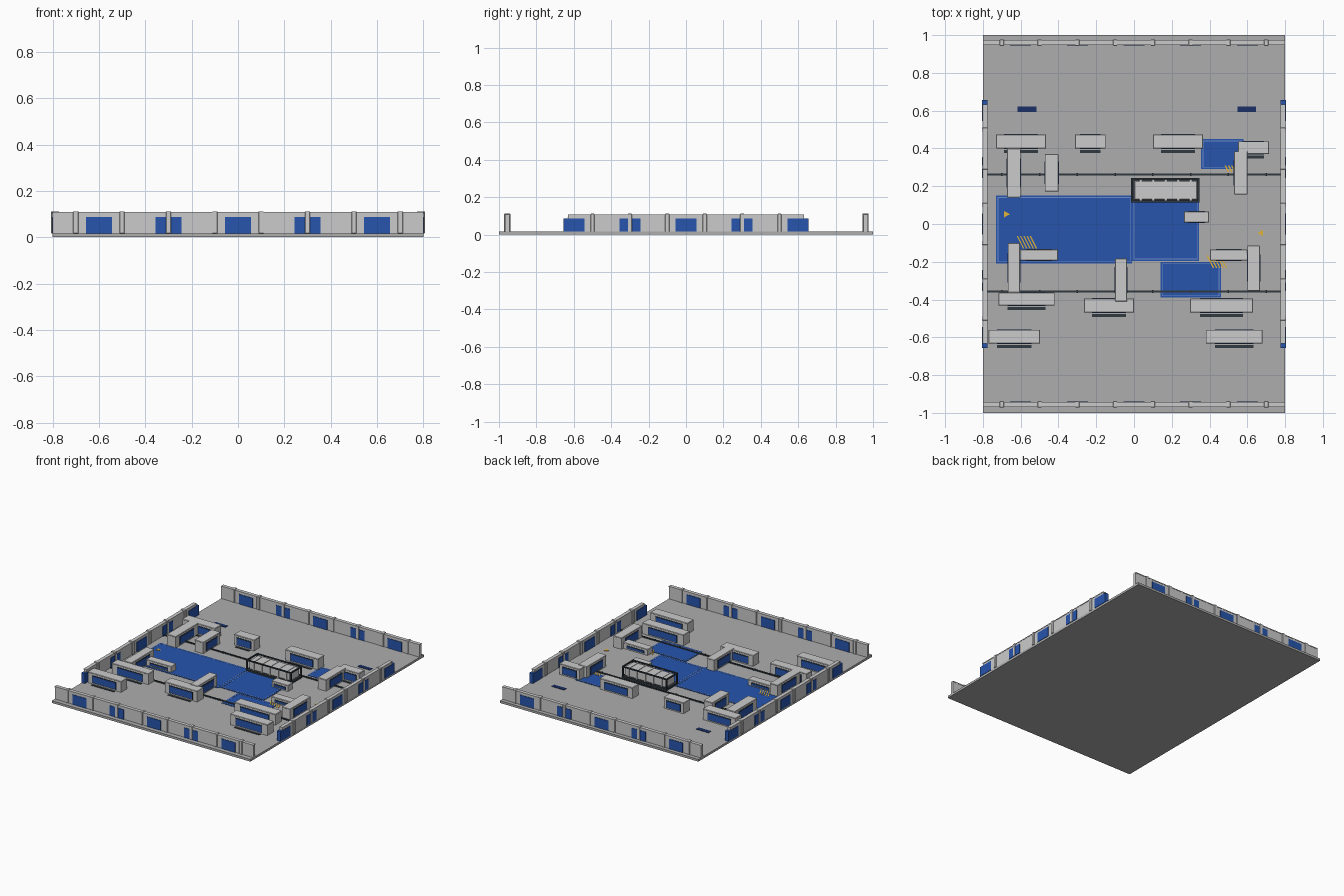
import bpy, bmesh
from mathutils import Matrix, Vector

if "Cube" in bpy.data.objects:
    bpy.data.objects.remove(bpy.data.objects["Cube"])


def material(name, r, g, b):
    m = bpy.data.materials.new(name)
    m.diffuse_color = (r, g, b, 1)
    m.use_nodes = True
    m.node_tree.nodes["Principled BSDF"].inputs["Base Color"].default_value = m.diffuse_color
    return m


LIGHT = material("light_grey", 0.62, 0.64, 0.61)
FLOOR = material("floor_grey", 0.42, 0.42, 0.42)
DARK = material("dark_trim", 0.03, 0.04, 0.05)
BLUE = material("blue", 0.02, 0.09, 0.42)
PALE = material("pale_blue", 0.15, 0.27, 0.62)
NAVY = material("navy", 0.01, 0.03, 0.13)
YELLOW = material("yellow", 0.75, 0.45, 0.04)
TOP = 0.016  # floor level


def finish(name, bm, mat):
    me = bpy.data.meshes.new(name)
    bm.to_mesh(me)
    bm.free()
    me.materials.append(mat)
    ob = bpy.data.objects.new(name, me)
    bpy.context.collection.objects.link(ob)
    return ob


def boxes(name, items, mat, bevel=0):
    """One object from boxes given as (x0, x1, y0, y1, z0, z1)."""
    bm = bmesh.new()
    for x0, x1, y0, y1, z0, z1 in items:
        m = (Matrix.Translation(((x0 + x1) / 2, (y0 + y1) / 2, (z0 + z1) / 2))
             @ Matrix.Diagonal((x1 - x0, y1 - y0, z1 - z0, 1)))
        bmesh.ops.create_cube(bm, size=1, matrix=m)
    ob = finish(name, bm, mat)
    if bevel:
        mod = ob.modifiers.new("bevel", 'BEVEL')
        mod.width = bevel
        mod.segments = 1
    return ob


def prisms(name, polys, z0, z1, mat):
    """Extruded flat polygons."""
    bm = bmesh.new()
    for poly in polys:
        f = bm.faces.new([bm.verts.new((x, y, z0)) for x, y in poly])
        r = bmesh.ops.extrude_face_region(bm, geom=[f])
        bmesh.ops.translate(bm, vec=(0, 0, z1 - z0),
                            verts=[v for v in r['geom'] if isinstance(v, bmesh.types.BMVert)])
    bmesh.ops.recalc_face_normals(bm, faces=bm.faces)
    return finish(name, bm, mat)


# Base slab
boxes("floor_slab", [(-0.8, 0.8, -1, 1, 0, TOP)], FLOOR)


# Perimeter walls: along the long axis u, across axis v
def wall(name, centre, half, posts, along_x):
    def place(u0, u1, v0, v1, z0, z1):
        v0, v1 = centre + v0, centre + v1
        return (u0, u1, v0, v1, z0, z1) if along_x else (v0, v1, u0, u1, z0, z1)
    boxes(name + "_body", [place(-half, half, -0.011, 0.011, TOP, 0.102)], LIGHT)
    boxes(name + "_cap", [place(-half, half, -0.013, 0.013, 0.102, 0.108)], LIGHT)
    boxes(name + "_posts", [place(p - 0.011, p + 0.011, -0.017, 0.017, TOP, 0.112)
                            for p in posts], LIGHT, 0.002)
    boxes(name + "_panels", [place(c - 0.056, c + 0.056, -0.0145, 0.0145, TOP, 0.087)
                             for c in (-0.6, -0.3, 0, 0.3, 0.6)], BLUE)


post_x = [-0.7 + 0.2 * i for i in range(8)]
wall("front_wall", -0.955, 0.8, post_x, True)
wall("back_wall", 0.96, 0.8, post_x, True)
wall("left_wall", -0.789, 0.632, post_x[1:-1], False)
wall("right_wall", 0.789, 0.632, post_x[1:-1], False)

# Blue floor zones with pale outlines
zones = [(-0.73, -0.01, -0.21, 0.15), (-0.01, 0.345, -0.195, 0.15),
         (0.14, 0.46, -0.39, -0.2), (0.355, 0.58, 0.29, 0.45)]
boxes("blue_floor_zones", [z + (TOP, TOP + 0.002) for z in zones], BLUE)
lines = []
for x0, x1, y0, y1 in zones:
    i, w, h = 0.008, 0.004, (TOP, TOP + 0.003)
    x0, x1, y0, y1 = x0 + i, x1 - i, y0 + i, y1 - i
    lines += [(x0, x1, y0, y0 + w) + h, (x0, x1, y1 - w, y1) + h,
              (x0, x0 + w, y0, y1) + h, (x1 - w, x1, y0, y1) + h]
boxes("zone_outlines", lines, PALE)

# Dark floor rails with joints
rails, joints = [], []
for y in (0.262, -0.357):
    rails.append((-0.78, 0.78, y - 0.006, y + 0.006, TOP, TOP + 0.006))
    joints += [(x - 0.004, x + 0.004, y - 0.008, y + 0.008, TOP, TOP + 0.008) for x in post_x]
boxes("floor_rails", rails, DARK)
boxes("rail_joints", joints, DARK)

# Cover blocks (x0, x1, y0, y1): long ones facing front, cross ones, low ones
long_blocks = [(-0.73, -0.466, 0.4, 0.474), (-0.313, -0.15, 0.4, 0.474),
               (0.1, 0.365, 0.4, 0.474), (0.55, 0.715, 0.37, 0.438),
               (-0.717, -0.42, -0.432, -0.363), (-0.265, 0, -0.469, -0.395),
               (0.297, 0.63, -0.469, -0.395), (-0.77, -0.498, -0.633, -0.56),
               (0.38, 0.68, -0.633, -0.56)]
cross_blocks = [(-0.672, -0.6, 0.14, 0.4), (-0.472, -0.4, 0.172, 0.37),
                (0.53, 0.6, 0.157, 0.385), (-0.668, -0.604, -0.363, -0.1),
                (-0.1, -0.037, -0.41, -0.183), (0.6, 0.667, -0.353, -0.115)]
low_blocks = [(-0.604, -0.403, -0.193, -0.135), (0.265, 0.397, 0.008, 0.066),
              (0.403, 0.6, -0.193, -0.135)]
blocks, caps, panels, frames, strips = [], [], [], [], []
for group, height in ((long_blocks, 0.096), (cross_blocks, 0.1), (low_blocks, 0.062)):
    for x0, x1, y0, y1 in group:
        blocks.append((x0 + 0.002, x1 - 0.002, y0 + 0.002, y1 - 0.002, TOP, height - 0.006))
        caps.append((x0, x1, y0, y1, height - 0.006, height))
        z0, z1 = TOP + 0.012, height - 0.022
        if group is cross_blocks:
            d = (y1 - y0) * 0.2
            frames.append((x0, x1, y0 + d - 0.005, y1 - d + 0.005, z0 - 0.005, z1 + 0.005))
            panels.append((x0 - 0.002, x1 + 0.002, y0 + d, y1 - d, z0, z1))
        else:
            d = (x1 - x0) * 0.16
            frames.append((x0 + d - 0.005, x1 - d + 0.005, y0, y1, z0 - 0.005, z1 + 0.005))
            panels.append((x0 + d, x1 - d, y0 - 0.002, y1 + 0.002, z0, z1))
            if group is long_blocks:
                strips.append((x0 + d, x1 - d, y0 - 0.023, y0 - 0.007, TOP, TOP + 0.003))
boxes("cover_blocks", blocks, LIGHT)
boxes("cover_caps", caps, LIGHT, 0.002)
boxes("cover_panel_frames", frames, DARK)
boxes("cover_panels", panels, BLUE)
boxes("floor_vents", strips, DARK)

# Ribbed container on a dark base
boxes("container_base", [(-0.015, 0.347, 0.114, 0.243, TOP, 0.03)], DARK)
boxes("container_body", [(0, 0.335, 0.128, 0.23, 0.03, 0.092)], LIGHT, 0.004)
boxes("container_ribs", [(x, x + 0.012, 0.122, 0.236, 0.03, 0.095)
                         for x in (0.03, 0.096, 0.162, 0.228, 0.294)], LIGHT)
bars = [(x, x + 0.01, y, y + 0.01, 0.03, 0.1) for x in (-0.015, 0.337) for y in (0.114, 0.233)]
bars += [(-0.015, 0.347, y, y + 0.01, 0.092, 0.1) for y in (0.114, 0.233)]
bars += [(x, x + 0.01, 0.114, 0.243, 0.092, 0.1) for x in (-0.015, 0.337)]
boxes("container_frame", bars, DARK)

# Navy floor hatches
boxes("floor_hatches", [(x - 0.05, x + 0.05, 0.593, 0.623, TOP, TOP + 0.003)
                        for x in (-0.567, 0.597)], NAVY)

# Yellow hazard stripes and direction arrows
stripes = []
for cx, cy, lo, hi in ((-0.57, -0.097, -0.034, 0.034), (0.435, -0.2, -0.034, 0.034),
                       (0.52, 0.297, -0.022, 0.014)):
    for i in range(5):
        x = cx + (i - 2) * 0.017
        k = -0.5
        stripes.append([(x + k * lo, cy + lo), (x + k * lo + 0.007, cy + lo),
                        (x + k * hi + 0.007, cy + hi), (x + k * hi, cy + hi)])
prisms("hazard_stripes", stripes, TOP, TOP + 0.0035, YELLOW)
prisms("direction_arrows", [[(x - s * 0.014, y - 0.017), (x + s * 0.016, y), (x - s * 0.014, y + 0.017)]
                            for x, y, s in ((-0.673, 0.052, 1), (0.67, -0.048, -1))],
       TOP, TOP + 0.0035, YELLOW)
